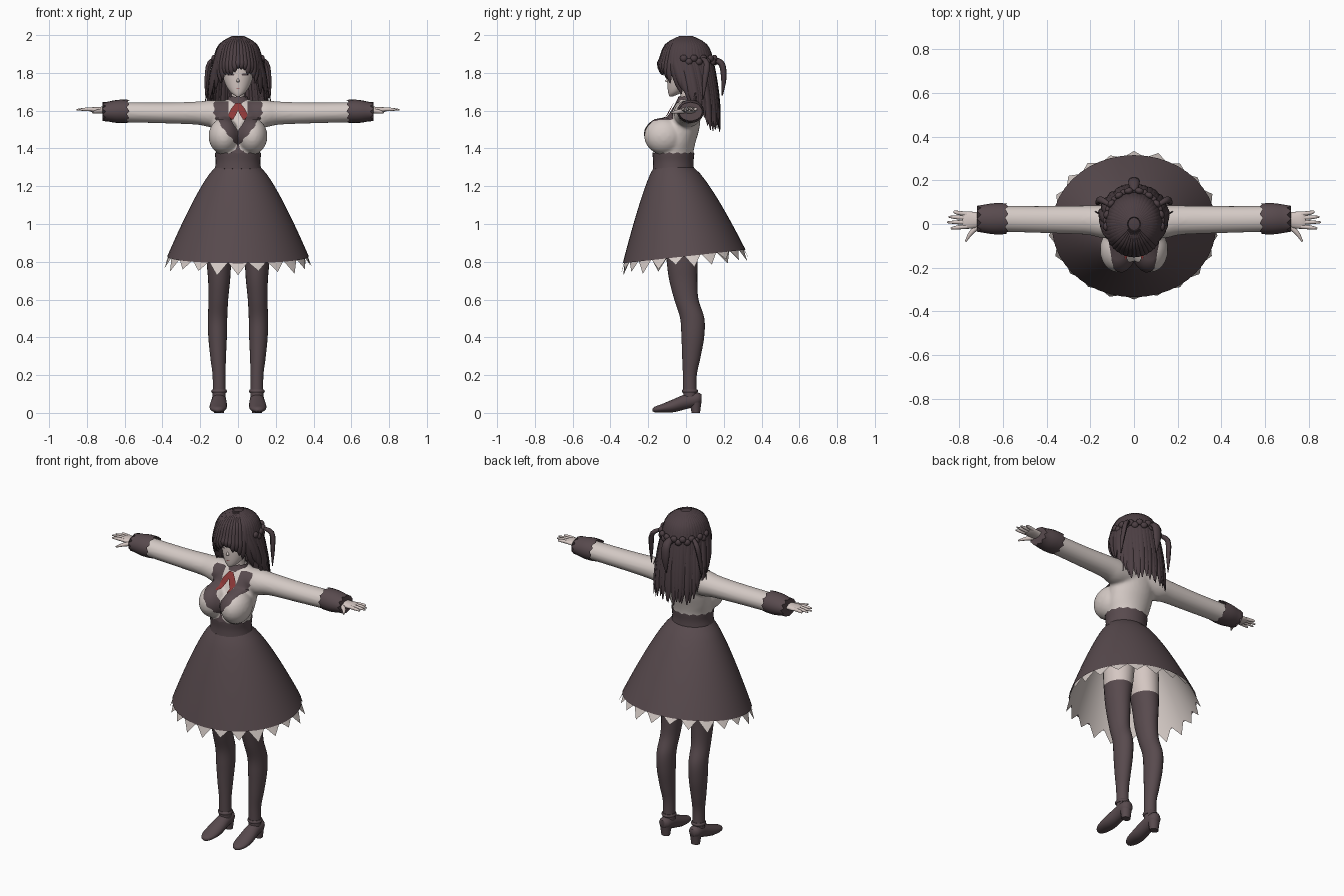
import bpy, bmesh, math, random
from math import sin, cos, pi, radians
from mathutils import Vector, Matrix
from mathutils.bvhtree import BVHTree

random.seed(4)
if "Cube" in bpy.data.objects:
    bpy.data.objects.remove(bpy.data.objects["Cube"])
X, Y, Z = Vector((1, 0, 0)), Vector((0, 1, 0)), Vector((0, 0, 1))


def material(name, rgb):
    m = bpy.data.materials.new(name)
    m.use_nodes = True
    m.diffuse_color = (*rgb, 1)
    m.node_tree.nodes["Principled BSDF"].inputs["Base Color"].default_value = (*rgb, 1)
    return m


DARK = material("dark plum cloth", (0.098, 0.069, 0.076))
HAIR = material("dark hair", (0.072, 0.049, 0.056))
CREAM = material("cream cloth", (0.66, 0.59, 0.56))
SKIN = material("pale skin", (0.66, 0.57, 0.54))
RED = material("red ribbon", (0.27, 0.04, 0.04))


def finish(bm, name, *mats, angle=50):
    """Turn a bmesh into a smooth shaded object."""
    me = bpy.data.meshes.new(name)
    bm.to_mesh(me)
    bm.free()
    ob = bpy.data.objects.new(name, me)
    bpy.context.collection.objects.link(ob)
    for m in mats:
        me.materials.append(m)
    bpy.ops.object.select_all(action='DESELECT')
    ob.select_set(True)
    bpy.context.view_layer.objects.active = ob
    bpy.ops.object.shade_smooth_by_angle(angle=radians(angle))
    return ob


def spline(rows, steps):
    """Catmull-Rom through rows of numbers."""
    out = []
    for i in range(len(rows) - 1):
        p = [rows[max(0, min(len(rows) - 1, i + k))] for k in (-1, 0, 1, 2)]
        for j in range(steps):
            t = j / steps
            out.append([b + .5 * t * (c - a + t * (2*a - 5*b + 4*c - d + t * (3*(b - c) + d - a)))
                        for a, b, c, d in zip(*p)])
    return out + [list(rows[-1])]


def tube(bm, rows, ref, axis=None, sides=20, steps=4, mirror=False, caps=(1, 1), zig=0):
    """Loft ellipses; each row is x, y, z, radius along ref, other radius."""
    st = spline(rows, steps)
    pts = [Vector(r[:3]) for r in st]
    for s in ((1, -1) if mirror else (1,)):
        rings = []
        for i, r in enumerate(st):
            t = axis or (pts[min(i + 1, len(st) - 1)] - pts[max(i - 1, 0)]).normalized()
            u = (ref - ref.dot(t) * t).normalized()
            v = t.cross(u)
            ring = []
            for k in range(sides):
                a = 2 * pi * k / sides
                p = pts[i] + u * abs(r[3]) * cos(a) + v * abs(r[4]) * sin(a)
                if zig and i in (0, len(st) - 1) and k % 2:
                    p += t * zig
                ring.append(bm.verts.new((p.x * s, p.y, p.z)))
            rings.append(ring)
        fs = [bm.faces.new((a[k], a[(k + 1) % sides], b[(k + 1) % sides], b[k]))
              for a, b in zip(rings, rings[1:]) for k in range(sides)]
        fs += [bm.faces.new(r) for r, c in zip((rings[0], rings[-1]), caps) if c]
        bmesh.ops.recalc_face_normals(bm, faces=fs)


def part(name, mat, rows, ref, axis=None, **kw):
    bm = bmesh.new()
    tube(bm, rows, ref, axis, **kw)
    return finish(bm, name, mat)


def ball(bm, c, r, rot=0, seg=24):
    m = Matrix.Translation(c) @ Matrix.Rotation(rot, 4, 'Z') @ Matrix.Diagonal((*r, 1))
    return bmesh.ops.create_uvsphere(bm, u_segments=seg, v_segments=seg // 2, radius=1, matrix=m)


def tree(ob):
    dg = bpy.context.evaluated_depsgraph_get()
    return BVHTree.FromObject(ob, dg)


def patch(name, mat, bvh, rows, cols=6, steps=4, lift=.005, scallop=0):
    """Mirrored thin plate draped on the front; rows are z, inner x, outer x."""
    bm = bmesh.new()
    for s in (1, -1):
        grid = []
        for i, (z, x0, x1) in enumerate(spline(rows, steps)):
            x1 += scallop * (i % 4 in (1, 2))
            line = []
            for k in range(cols + 1):
                x = s * (x0 + (x1 - x0) * k / cols)
                hit = bvh.ray_cast(Vector((x, -1, z)), Y)
                if hit[0] is None:
                    hit = bvh.find_nearest(Vector((x, -.06, z)))
                line.append(bm.verts.new(hit[0] + hit[1] * lift))
            grid.append(line)
        for a, b in zip(grid, grid[1:]):
            for k in range(cols):
                f = bm.faces.new((a[k], a[k + 1], b[k + 1], b[k]))
                f.normal_update()
                if f.normal.y > 0:
                    f.normal_flip()
    return finish(bm, name, mat)


# Blouse: torso, bust and sleeves fused into one skin
bm = bmesh.new()
tube(bm, [(0, -.065, 1.30, .112, .10), (0, -.065, 1.37, .115, .103), (0, -.05, 1.43, .13, .10),
          (0, -.03, 1.50, .137, .10), (0, -.01, 1.57, .137, .087), (0, .005, 1.63, .11, .066),
          (0, .01, 1.665, .045, .045)], X, Z, sides=32)
for s in (1, -1):
    ball(bm, (s * .074, -.117, 1.465), (.082, .105, .097))
tube(bm, [(.03, .005, 1.585, .07, .065), (.14, .01, 1.584, .075, .072), (.22, .018, 1.587, .067, .061),
          (.4, .02, 1.588, .062, .055), (.63, .024, 1.592, .059, .053)], Y, X, sides=24, mirror=True)
blouse = finish(bm, "blouse", CREAM)
mod = blouse.modifiers.new("fuse", 'REMESH')
mod.mode, mod.voxel_size, mod.use_smooth_shade = 'VOXEL', .009, True
mod = blouse.modifiers.new("soften", 'SMOOTH')
mod.iterations = 5
bpy.ops.object.modifier_apply(modifier="fuse")
bpy.ops.object.modifier_apply(modifier="soften")
body = tree(blouse)

# Lapels, ribbon and placket
patch("lapels", DARK, body, [(1.645, .05, .12), (1.60, .05, .125), (1.57, .045, .118), (1.53, .03, .092),
                             (1.485, 0, .062), (1.45, 0, .03), (1.42, 0, .008)], scallop=.007)
patch("ribbon", RED, body, [(1.635, 0, .012), (1.60, 0, .038), (1.57, .013, .048), (1.545, .03, .045)], lift=.009)
patch("placket", DARK, body, [(1.43, 0, .008), (1.395, 0, .012), (1.38, 0, .04), (1.365, 0, .055)], lift=.006)
part("collar", DARK, [(0, .0, 1.635, .068, .058), (0, .005, 1.672, .05, .045)], X, Z, caps=(0, 0), zig=.006)
part("waistband", DARK, [(0, -.067, 1.285, .123, .109), (0, -.067, 1.33, .118, .107),
                         (0, -.067, 1.372, .123, .111)], X, Z, sides=32, zig=.008, caps=(1, 0))

# Cuffs and hands
part("cuffs", DARK, [(.575, .024, 1.597, .07, .061), (.64, .024, 1.596, .071, .061), (.70, .024, 1.595, .062, .05)],
     Y, X, sides=20, mirror=True, zig=.018, caps=(0, 1))
bm = bmesh.new()
tube(bm, [(.67, .02, 1.602, .03, .022), (.72, .018, 1.603, .036, .018), (.765, .018, 1.605, .04, .014),
          (.785, .018, 1.605, .034, .009)], Y, X, mirror=True)
for y0, y1, x1 in ((-.012, -.02, .838), (.008, .008, .855), (.028, .033, .848), (.046, .058, .825)):
    tube(bm, [(.765, y0, 1.606, .010, .010), (.81, (y0 + y1) / 2, 1.607, .009, .009), (x1, y1, 1.605, .004, .004)],
         Y, sides=10, mirror=True)
tube(bm, [(.705, -.005, 1.60, .014, .013), (.745, -.04, 1.595, .011, .011), (.77, -.08, 1.59, .004, .004)],
     Z, sides=10, mirror=True)
finish(bm, "hands", SKIN)


# Skirt and zigzag lining
def skirt_shell(name, mat, n, inset, lace):
    bm = bmesh.new()
    rows = 14
    grid = []
    for i in range(rows + 1):
        ring = []
        for k in range(n):
            a = 2 * pi * k / n
            s = i / rows
            if i == rows and lace:
                s += lace * (1 if k % 2 else -.1) * (1 + .25 * sin(k * 2.3))
            f = s ** .8
            z = 1.30 + (.828 + .036 * sin(a) - 1.30) * s
            ring.append(bm.verts.new(((.12 + .255 * f - inset) * cos(a),
                                      -.065 + .055 * f + (.105 + .22 * f - inset) * sin(a), z)))
        grid.append(ring)
    for a, b in zip(grid, grid[1:]):
        for k in range(n):
            bm.faces.new((b[k], b[(k + 1) % n], a[(k + 1) % n], a[k]))
    finish(bm, name, mat)


skirt_shell("skirt", DARK, 44, 0, 0)
skirt_shell("lace_lining", CREAM, 44, .006, .11)

# Legs with stockings coloured by height
legs = part("legs", DARK, [(.085, -.03, 1.15, .08, .09), (.09, -.025, .97, .084, .09), (.10, -.02, .80, .066, .082),
                           (.10, -.014, .70, .058, .074), (.104, .002, .60, .052, .064), (.108, .033, .50, .051, .064),
                           (.108, .036, .40, .049, .06), (.105, .028, .29, .041, .048), (.10, .02, .19, .034, .036),
                           (.10, .022, .06, .035, .036)], X, Z, mirror=True, sides=24, steps=6)
legs.data.materials.append(SKIN)
for f in legs.data.polygons:
    f.material_index = int(f.center.z > .88)

# Shoes with block heels and ankle straps
bm = bmesh.new()
tube(bm, [(.101, .083, .075, .018, .022), (.101, .06, .072, .036, .036), (.101, .0, .06, .04, .04),
          (.104, -.07, .037, .046, .034), (.106, -.13, .024, .042, .022), (.106, -.165, .018, .026, .015),
          (.106, -.177, .016, .008, .007)], X, -Y, mirror=True)
tube(bm, [(.101, .052, 0, .026, .022), (.101, .05, .06, .034, .032)], X, Z, sides=16, mirror=True)
tube(bm, [(.10, .021, .105, .037, .038), (.10, .021, .115, .042, .043), (.10, .021, .125, .037, .038)],
     X, Z, mirror=True)
finish(bm, "shoes", DARK)

# Head, neck and face
bm = bmesh.new()
tube(bm, [(0, -.078, 1.676, .010, .010), (0, -.06, 1.694, .036, .034), (0, -.035, 1.73, .062, .063),
          (0, -.014, 1.79, .084, .085), (0, 0, 1.86, .095, .095), (0, 0, 1.93, .075, .08),
          (0, 0, 1.965, .03, .03)], X, Z, sides=32)
tube(bm, [(0, .01, 1.62, .045, .042), (0, .008, 1.66, .036, .036), (0, .0, 1.74, .036, .038)], X, Z)
head = finish(bm, "head", SKIN)
face = tree(head)
part("nose", SKIN, [(0, -.09, 1.775, .004, .005), (0, -.098, 1.757, .008, .013), (0, -.09, 1.748, .004, .004)], X, Z, sides=12)
patch("eyelashes", DARK, face, [(1.798, .026, .046), (1.791, .018, .056), (1.786, .022, .052)], lift=.003, steps=2)
patch("mouth", RED, face, [(1.721, 0, .011), (1.717, 0, .007)], lift=.002, steps=1)

# Hair cap over the skull, open at the face
bm = bmesh.new()
ball(bm, (0, 0, 1.865), (.121, .134, .127), seg=32)
bmesh.ops.delete(bm, geom=[v for v in bm.verts if v.co.z < (1.855 if v.co.y < -.03 else 1.77)], context='VERTS')
finish(bm, "hair_cap", HAIR)


# Locks sweep from the crown down to their tips
def lock(bm, deg, tip, width):
    a = radians(deg)
    d, ref = Vector((sin(a), -cos(a), 0)), Vector((cos(a), sin(a), 0))
    rows = []
    for polar, w in ((12, .4), (50, .9), (88, 1)):
        q = radians(polar)
        rows.append((d.x * .121 * sin(q), d.y * .134 * sin(q), 1.865 + .124 * cos(q), width * w, .011))
    last = Vector(rows[-1][:3])
    for t, w, bulge in ((.4, 1, .008), (.75, .8, .006), (1, .12, 0)):
        p = last.lerp(tip, t) + d * bulge
        rows.append((*p, width * w, .012 * w))
    tube(bm, rows, ref, sides=8, steps=3)


bm = bmesh.new()
for i in range(13):
    deg = -51 + i * 8.5
    a = radians(deg)
    drop = 1.80 + random.uniform(-.012, .025) - .05 * (abs(deg) / 51) ** 3
    lock(bm, deg, Vector((.115 * sin(a), -.133 * cos(a), drop)), .017)
finish(bm, "fringe", HAIR)

bm = bmesh.new()
for i in range(32):
    deg = 56 + i * 8
    a = radians(deg)
    t = (180 - abs(deg - 180) - 50) / 130
    z = 1.72 - .215 * min(1, t * 1.6) + random.uniform(-.02, .02)
    lock(bm, deg, Vector((.15 * sin(a) + random.uniform(-.01, .01), -.13 * cos(a) + .05, z)), .023)
# Fine strands falling outside the shoulders
tube(bm, [(.115, .02, 1.86, .005, .005), (.14, .04, 1.76, .005, .005), (.165, .05, 1.68, .004, .004),
          (.183, .06, 1.62, .001, .001)], Y, sides=6, mirror=True)
tube(bm, [(.10, .08, 1.88, .008, .008), (.15, .11, 1.85, .016, .014), (.165, .10, 1.76, .014, .012),
          (.17, .09, 1.66, .002, .002)], Y, sides=8, mirror=True)
finish(bm, "long_hair", HAIR)

# Braid round the back with a small tail
bm = bmesh.new()
for i in range(19):
    a = radians(-8 + i * 196 / 18)
    ball(bm, (.128 * cos(a), .008 + .146 * sin(a), 1.868 + .009 * (-1) ** i), (.015, .02, .019), a, seg=12)
tube(bm, [(0, .15, 1.87, .018, .015), (0, .19, 1.845, .026, .017), (0, .2, 1.77, .024, .014),
          (0, .192, 1.68, .003, .003)], X, sides=12)
finish(bm, "braid", HAIR)
